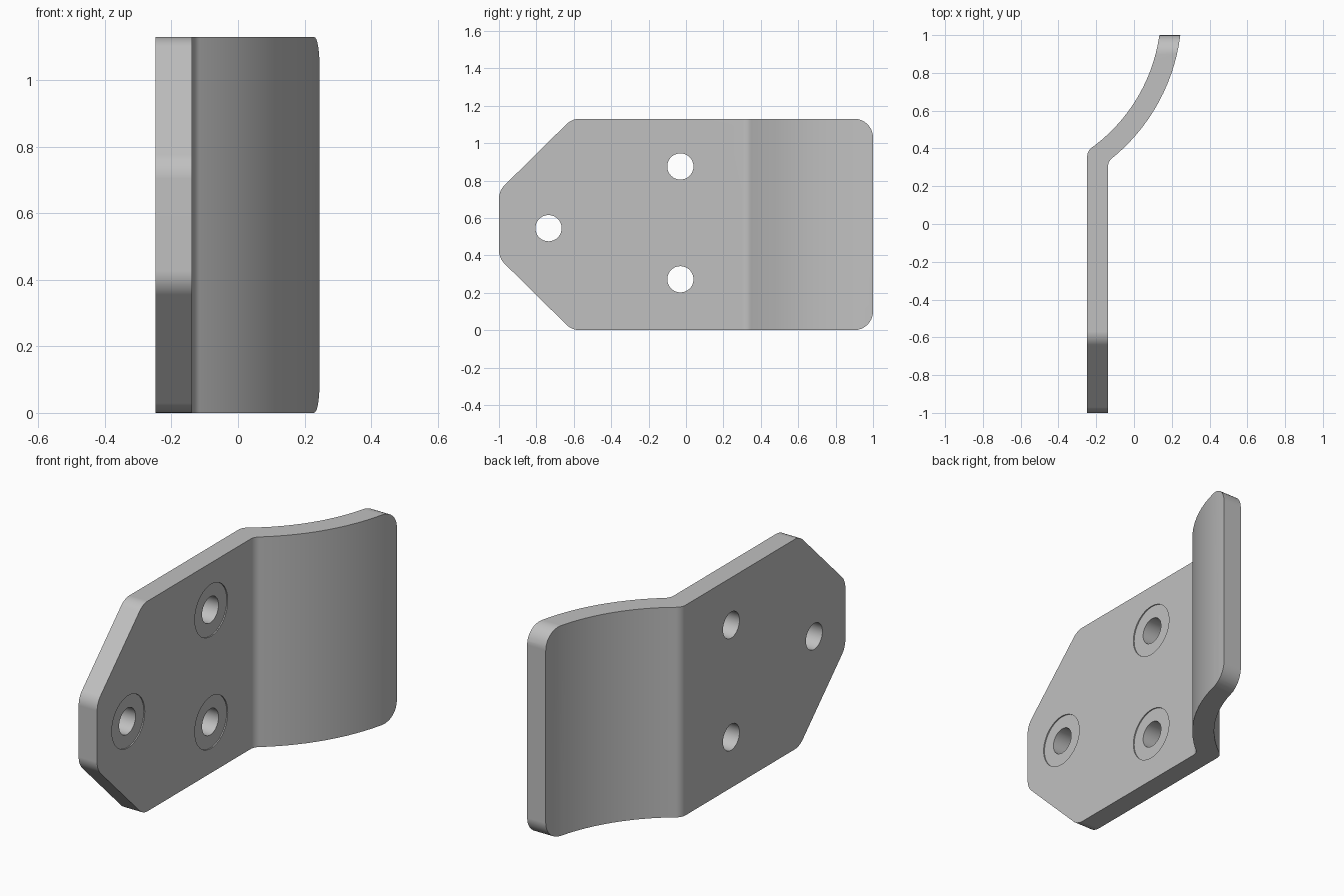
import bpy
import bmesh
from math import asin, cos, sin, tan, pi
from mathutils import Vector

if "Cube" in bpy.data.objects:
    bpy.data.objects.remove(bpy.data.objects["Cube"], do_unlink=True)

HEIGHT = 1.13
PLATE_BACK, PLATE_FACE = -0.248, -0.138    # x of the two flat plate sides
CENTRE = Vector((-0.747, 1.124))           # axis of the curved flange
OVER = 1.05                                # stock reaches past the trimmed ends

steel = bpy.data.materials.new("grey_steel")
steel.use_nodes = True
steel.diffuse_color = (0.53, 0.53, 0.53, 1)
steel.node_tree.nodes["Principled BSDF"].inputs["Base Color"].default_value = (0.53, 0.53, 0.53, 1)


def fillet(before, corner, after, radius, steps=8):
    """Points of a round that replaces a corner."""
    a, c, b = Vector(before), Vector(corner), Vector(after)
    u, v = (a - c).normalized(), (b - c).normalized()
    half = u.angle(v) / 2
    mid = c + (u + v).normalized() * radius / sin(half)
    start = c + u * radius / tan(half)
    end = c + v * radius / tan(half)
    sweep = (start - mid).angle(end - mid)
    p, q = start - mid, end - mid
    return [mid + (p * sin(sweep * (1 - i / steps)) + q * sin(sweep * i / steps)) / sin(sweep)
            for i in range(steps + 1)]


def prism(name, points, direction):
    """Closed outline swept along a direction."""
    bm = bmesh.new()
    face = bm.faces.new([bm.verts.new(p) for p in points])
    swept = bmesh.ops.extrude_face_region(bm, geom=[face])["geom"]
    bmesh.ops.translate(bm, vec=direction,
                        verts=[g for g in swept if isinstance(g, bmesh.types.BMVert)])
    bmesh.ops.recalc_face_normals(bm, faces=bm.faces)
    mesh = bpy.data.meshes.new(name)
    bm.to_mesh(mesh)
    bm.free()
    mesh.materials.append(steel)
    obj = bpy.data.objects.new(name, mesh)
    bpy.context.collection.objects.link(obj)
    return obj


def side_line(x, radius):
    """One side of the bent section: flat plate, bend, then curved flange."""
    first = -asin((CENTRE.y - (CENTRE.y - (radius**2 - (x - CENTRE.x)**2) ** 0.5)) / radius)
    last = asin((OVER - CENTRE.y) / radius)
    arc = [CENTRE + radius * Vector((cos(t), sin(t)))
           for t in (first + (last - first) * i / 16 for i in range(17))]
    return [Vector((x, -OVER))] + fillet((x, -OVER), arc[0], arc[1], 0.06) + arc[1:]


def disc_cutter(name, y, z, radius, x0, x1):
    ring = [(x0, y + radius * cos(2 * pi * i / 48), z + radius * sin(2 * pi * i / 48))
            for i in range(48)]
    return prism(name, ring, (x1 - x0, 0, 0))


# Bent section, extruded upward
section = side_line(PLATE_BACK, 0.89) + side_line(PLATE_FACE, 1.0)[::-1]
bracket = prism("bent_bracket", [(p.x, p.y, -0.1) for p in section], (0, 0, HEIGHT + 0.2))

# Side outline with chamfered front and rounded corners
corners = [(-1, 0.385), (-0.61, 0), (1, 0), (1, HEIGHT), (-0.61, HEIGHT), (-1, HEIGHT - 0.385)]
outline = []
for i, corner in enumerate(corners):
    outline += fillet(corners[i - 1], corner, corners[(i + 1) % len(corners)], 0.1)
cutters = [(prism("outline_cutter", [(-0.6, p.x, p.y) for p in outline], (1.2, 0, 0)), "INTERSECT")]

# Bolt holes with shallow spotfaces on the left side of the plate
for y, z in [(-0.03, 0.875), (-0.03, 0.272), (-0.735, 0.545)]:
    cutters.append((disc_cutter("spotface_cutter", y, z, 0.14, PLATE_FACE - 0.006, PLATE_FACE + 0.05), "DIFFERENCE"))
    cutters.append((disc_cutter("hole_cutter", y, z, 0.07, -0.4, 0.0), "DIFFERENCE"))

for cutter, operation in cutters:
    cutter.hide_render = True
    mod = bracket.modifiers.new(cutter.name, "BOOLEAN")
    mod.operation, mod.object, mod.solver = operation, cutter, "EXACT"

# Bake the cuts and drop the cutters
bpy.context.view_layer.update()
baked = bpy.data.meshes.new_from_object(bracket.evaluated_get(bpy.context.evaluated_depsgraph_get()))
bracket.modifiers.clear()
bracket.data = baked
for cutter, _ in cutters:
    bpy.data.objects.remove(cutter, do_unlink=True)

# Smooth bends, crisp edges
bpy.ops.object.select_all(action="DESELECT")
bracket.select_set(True)
bpy.context.view_layer.objects.active = bracket
bpy.ops.object.shade_smooth_by_angle(angle=pi / 6)
weighted = bracket.modifiers.new("even_flats", "WEIGHTED_NORMAL")
weighted.keep_sharp = True
